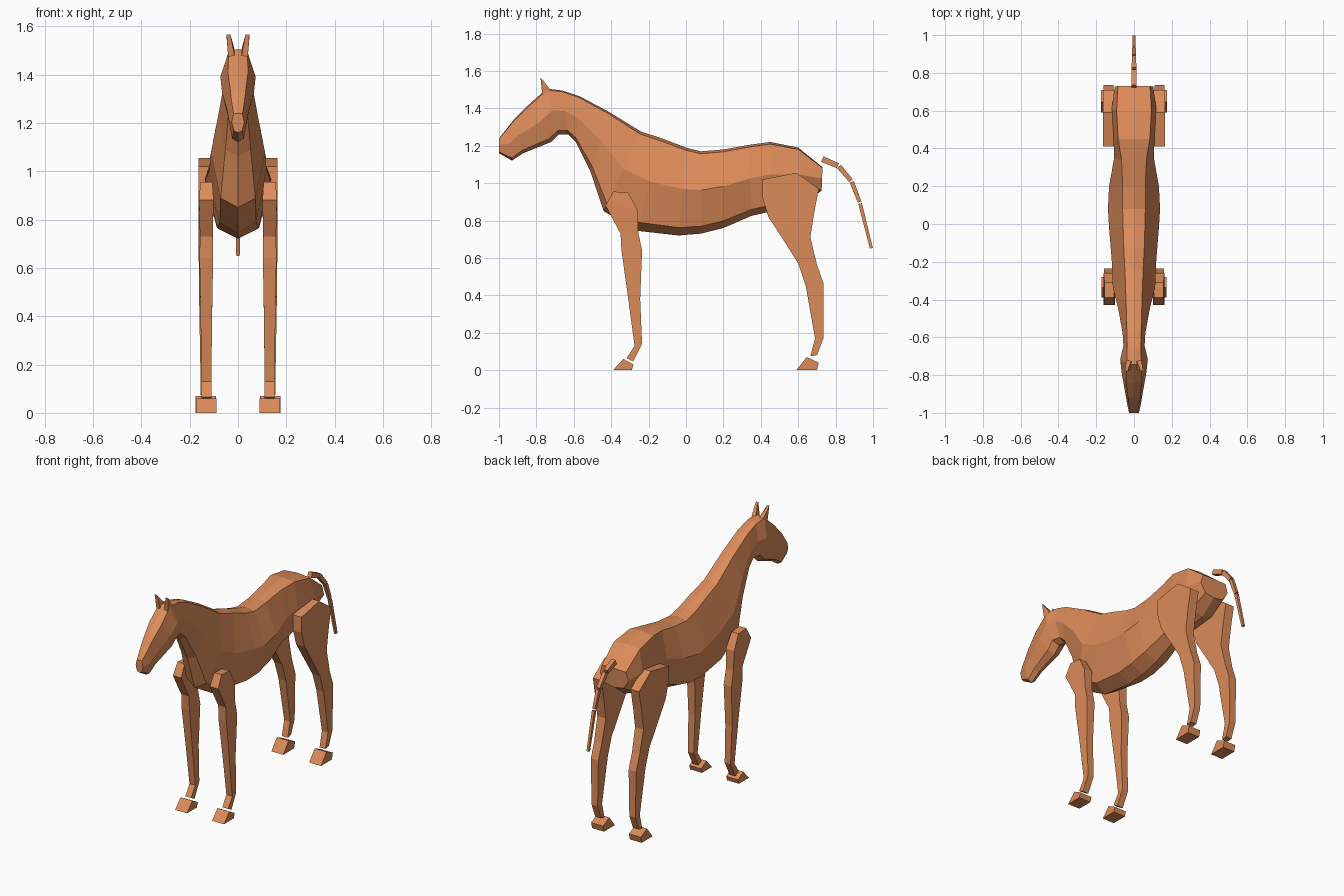
import bpy, bmesh
from mathutils import Vector

if "Cube" in bpy.data.objects:
    bpy.data.objects.remove(bpy.data.objects["Cube"])

coat = bpy.data.materials.new("chestnut coat")
coat.diffuse_color = (0.72, 0.26, 0.10, 1)
coat.use_nodes = True
coat.node_tree.nodes["Principled BSDF"].inputs["Base Color"].default_value = coat.diffuse_color


def loft(name, rings):
    """Skin a list of equal-length point rings and cap both ends."""
    bm = bmesh.new()
    rows = [[bm.verts.new(p) for p in ring] for ring in rings]
    n = len(rows[0])
    for a, b in zip(rows, rows[1:]):
        for i in range(n):
            j = (i + 1) % n
            bm.faces.new((a[i], a[j], b[j], b[i]))
    bm.faces.new(rows[0])
    bm.faces.new(rows[-1])
    bmesh.ops.recalc_face_normals(bm, faces=bm.faces)
    me = bpy.data.meshes.new(name)
    bm.to_mesh(me)
    bm.free()
    me.materials.append(coat)
    bpy.context.collection.objects.link(bpy.data.objects.new(name, me))


def body_ring(yt, zt, yb, zb, wt, wm):
    """Eight-sided section hung between a top and a bottom point."""
    top, bot = Vector((0, yt, zt)), Vector((0, yb, zb))
    half = [(0, 0), (wt, 0.03), (wm, 0.47), (wm * 0.64, 0.91), (0, 1)]
    pts = [top.lerp(bot, t) + Vector((w, 0, 0)) for w, t in half]
    return pts + [Vector((-p.x, p.y, p.z)) for p in pts[3:0:-1]]


# Head, neck and trunk: top y z, bottom y z, half widths at top and middle
sections = [
    (-1, 1.24, -1, 1.16, .018, .026),
    (-.96, 1.29, -.93, 1.12, .026, .038),
    (-.92, 1.34, -.87, 1.16, .032, .046),
    (-.84, 1.42, -.72, 1.22, .042, .066),
    (-.745, 1.505, -.68, 1.26, .038, .073),
    (-.66, 1.495, -.63, 1.26, .036, .056),
    (-.57, 1.465, -.59, 1.22, .038, .06),
    (-.41, 1.38, -.51, 1.06, .042, .082),
    (-.24, 1.275, -.44, .85, .048, .112),
    (-.13, 1.24, -.26, .745, .054, .118),
    (0, 1.19, -.04, .72, .058, .132),
    (.08, 1.17, .08, .73, .06, .138),
    (.2, 1.18, .2, .76, .06, .132),
    (.34, 1.205, .35, .825, .066, .106),
    (.45, 1.22, .46, .85, .084, .108),
    (.6, 1.19, .62, .88, .092, .118),
    (.73, 1.085, .725, .96, .085, .102),
]
loft("body", [body_ring(*s) for s in sections])

# Legs from the top down: front edge y z, back edge y z
front = [
    (-.39, .955, -.31, .95), (-.43, .88, -.26, .86), (-.35, .73, -.255, .735),
    (-.345, .64, -.235, .64), (-.31, .39, -.245, .38),
    (-.275, .13, -.235, .14), (-.317, .065, -.283, .046),
]
front_hoof = [(-.335, .06, -.28, .03), (-.39, 0, -.29, 0)]
rear = [
    (.41, 1.02, .59, 1.055), (.41, .92, .71, .97), (.44, .82, .685, .84),
    (.525, .69, .665, .71), (.6, .57, .7, .565), (.64, .452, .735, .465),
    (.69, .17, .735, .17), (.665, .075, .7, .08),
]
rear_hoof = [(.645, .07, .71, .04), (.59, 0, .7, 0)]


def slab(name, rows, x, half):
    """Loft four-sided rows whose half width is given by a rule on depth."""
    loft(name, [[(x - w, a, b), (x + w, a, b), (x + w, c, d), (x - w, c, d)]
                for a, b, c, d in rows for w in [half(c - a)]])


def limb(depth):
    return min(0.03, 0.017 + 0.1 * depth)


def hoof(depth):
    return 0.042


for side, s in (("left", 1), ("right", -1)):
    x = s * 0.131
    slab(f"front_upper_leg_{side}", front[:5], x, limb)
    slab(f"front_cannon_{side}", front[4:6], x, limb)
    slab(f"front_pastern_{side}", front[5:], x, limb)
    slab(f"front_hoof_{side}", front_hoof, x, hoof)
    x = s * 0.134
    slab(f"rear_thigh_{side}", rear[:4], x, limb)
    slab(f"rear_gaskin_{side}", rear[3:6], x, limb)
    slab(f"rear_cannon_{side}", rear[5:7], x, limb)
    slab(f"rear_pastern_{side}", rear[6:], x, limb)
    slab(f"rear_hoof_{side}", rear_hoof, x, hoof)
    # Ear: leaning outward from base to tip
    loft(f"ear_{side}", [
        [(s * a, y, z), (s * b, y, z), (s * b, y + d, z + e), (s * a, y + d, z + e)]
        for a, b, y, z, d, e in ((.012, .04, -.768, 1.465, .046, .03),
                                 (.031, .047, -.778, 1.565, .013, -.015))])

# Tail: separate tapering box segments along a drooping path
path = [Vector((0, y, z)) for y, z in
        ((.725, 1.13), (.815, 1.092), (.885, 1.01), (.93, .895), (.992, .648))]
for k, (a, b) in enumerate(zip(path, path[1:])):
    d = (b - a).normalized()
    up = Vector((0, -d.z, d.y))
    rings = []
    for p, r in ((a + d * 0.004, 0.016 - 0.002 * k), (b - d * 0.004, 0.014 - 0.002 * k)):
        rings.append([p + Vector((sx * r * 0.9, 0, 0)) + up * sy * r
                      for sx, sy in ((-1, -1), (1, -1), (1, 1), (-1, 1))])
    loft(f"tail_segment_{k + 1}", rings)
